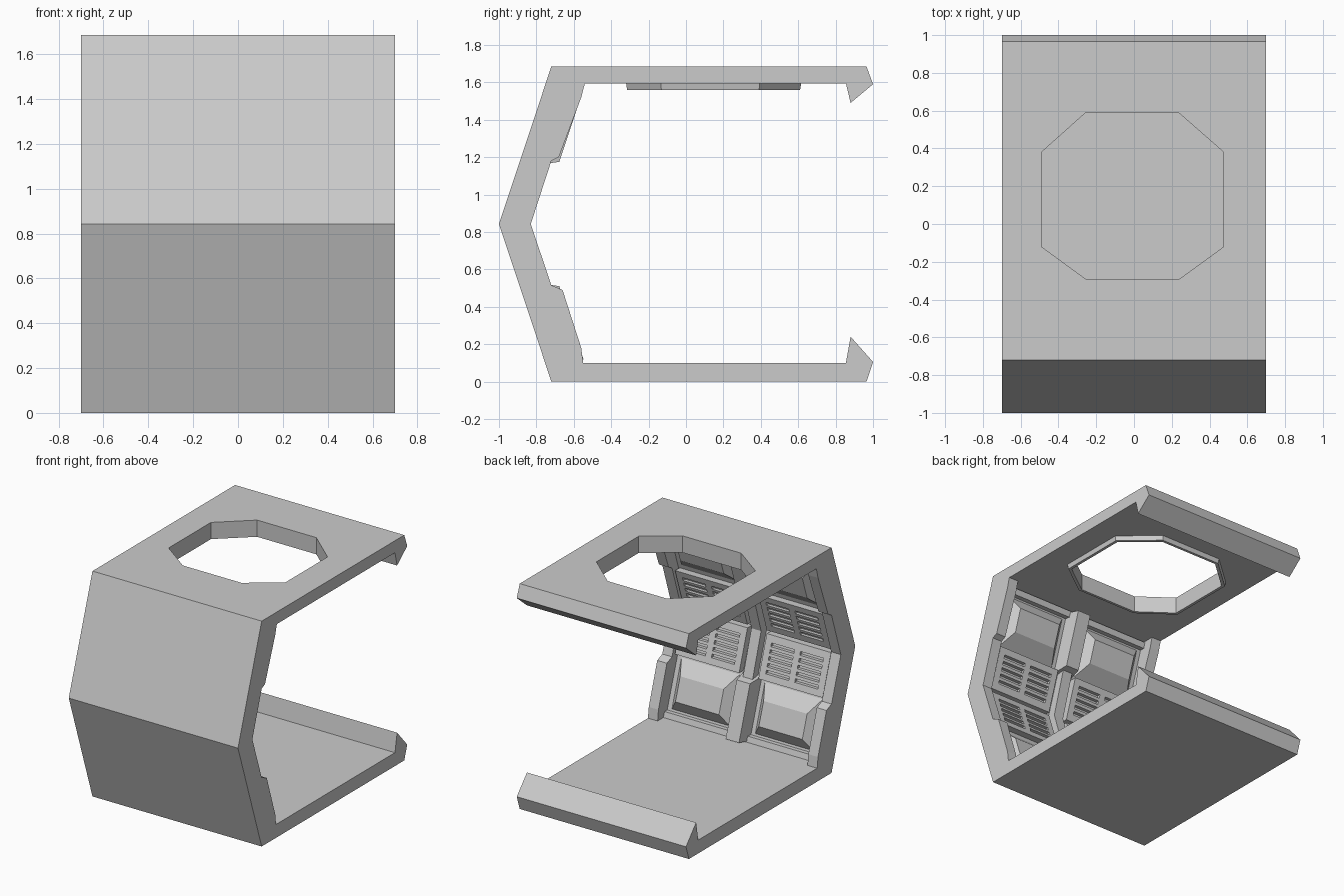
import bpy, bmesh

if "Cube" in bpy.data.objects:
    bpy.data.objects.remove(bpy.data.objects["Cube"])

H = 1.685          # total height
MID = H / 2        # crease height
W = 0.70           # half width


def finish(bm, name):
    bmesh.ops.recalc_face_normals(bm, faces=bm.faces)
    me = bpy.data.meshes.new(name)
    bm.to_mesh(me)
    bm.free()
    ob = bpy.data.objects.new(name, me)
    bpy.context.collection.objects.link(ob)
    return ob


def prism(name, pts, lo, hi, axis):
    """Extrude a closed outline: (y,z) along x, or (x,y) along z."""
    bm = bmesh.new()
    place = (lambda p, h: (h, p[0], p[1])) if axis == 'X' else (lambda p, h: (p[0], p[1], h))
    face = bm.faces.new([bm.verts.new(place(p, lo)) for p in pts])
    out = bmesh.ops.extrude_face_region(bm, geom=[face])['geom']
    vec = (hi - lo, 0, 0) if axis == 'X' else (0, 0, hi - lo)
    bmesh.ops.translate(bm, verts=[v for v in out if isinstance(v, bmesh.types.BMVert)], vec=vec)
    return finish(bm, name)


def wall(x, z, t, upper):
    """Point at depth t inside the slanted wall, for the lower or upper half."""
    return (x, -0.72 - 0.28 * z / MID + t, H - z if upper else z)


def block(name, x0, x1, z0, z1, t0, t1, inset, upper, inset_z=None):
    """Block on the wall whose raised face is inset."""
    iz = inset if inset_z is None else inset_z
    bm = bmesh.new()
    rings = []
    for t, a, b in ((t0, 0, 0), (t1, inset, iz)):
        rings.append([bm.verts.new(wall(x, z, t, upper)) for x, z in
                      ((x0 + a, z0 + b), (x1 - a, z0 + b), (x1 - a, z1 - b), (x0 + a, z1 - b))])
    for r in rings:
        bm.faces.new(r)
    for i in range(4):
        j = (i + 1) % 4
        bm.faces.new((rings[0][i], rings[0][j], rings[1][j], rings[1][i]))
    return finish(bm, name)


def vent_panel(name, cx, upper):
    """Raised panel with two columns of sunken slots."""
    xs = [cx + d for d in (-0.265, -0.215, -0.025, 0.025, 0.215, 0.265)]
    zs = [0.53]
    for i in range(5):
        zs += [0.575 + i * 0.045, 0.600 + i * 0.045]
    zs.append(0.83)
    bm = bmesh.new()
    g = [[bm.verts.new(wall(x, z, 0.155, upper)) for x in xs] for z in zs]
    slots = []
    for r in range(len(zs) - 1):
        for c in range(len(xs) - 1):
            f = bm.faces.new((g[r][c], g[r][c + 1], g[r + 1][c + 1], g[r + 1][c]))
            if r % 2 == 1 and c in (1, 3):
                slots.append(f)
    rim = [e for e in bm.edges if e.is_boundary]
    skirt = bmesh.ops.extrude_edge_only(bm, edges=rim)['geom']
    bmesh.ops.translate(bm, verts=[v for v in skirt if isinstance(v, bmesh.types.BMVert)], vec=(0, -0.06, 0))
    for f in slots:
        new = bmesh.ops.extrude_face_region(bm, geom=[f])['geom']
        bmesh.ops.translate(bm, verts=[v for v in new if isinstance(v, bmesh.types.BMVert)], vec=(0, -0.025, 0))
        if f.is_valid:
            bm.faces.remove(f)
    return finish(bm, name)


# Shell: floor, bent wall, roof and end lips
shell = prism("shell", [
    (-0.72, 0), (0.965, 0), (1.0, 0.105), (0.88, 0.24), (0.855, 0.10), (-0.65, 0.10),
    (-0.90, MID), (-0.65, 1.595), (0.855, 1.595), (0.88, 1.49), (1.0, 1.59),
    (0.965, H), (-0.72, H), (-1.0, MID)], -W, W, 'X')

# Octagonal roof opening
octagon = [(-0.255, 0.59), (0.235, 0.59), (0.475, 0.38), (0.475, -0.12),
           (0.235, -0.295), (-0.25, -0.295), (-0.49, -0.12), (-0.49, 0.38)]
cutter = prism("roof_hole_cutter", octagon, 1.4, 1.9, 'Z')
cutter.hide_render = True
mod = shell.modifiers.new("hole", 'BOOLEAN')
mod.operation = 'DIFFERENCE'
mod.solver = 'EXACT'
mod.object = cutter
bpy.context.view_layer.objects.active = shell
bpy.ops.object.modifier_apply(modifier="hole")
bpy.data.objects.remove(cutter)

# Raised rim under the opening
bm = bmesh.new()
rings = []
for s, z in ((1.0, 1.60), (1.0, 1.56), (1.045, 1.56), (1.06, 1.60)):
    rings.append([bm.verts.new((-0.0075 + (x + 0.0075) * s, 0.14 + (y - 0.14) * s, z)) for x, y in octagon])
for k in range(4):
    a, b = rings[k], rings[(k + 1) % 4]
    for i in range(8):
        j = (i + 1) % 8
        bm.faces.new((a[i], a[j], b[j], b[i]))
finish(bm, "roof_rim")

# Side ribs following the wall, with thick outer ends
rib = [(-0.54, 1.597), (-0.56, 1.52), (-0.68, 1.20), (-0.72, 1.18), (-0.83, MID),
       (-0.72, 0.515), (-0.66, 0.49), (-0.56, 0.18), (-0.55, 0.098),
       (-0.70, 0.098), (-0.95, MID), (-0.70, 1.597)]
prism("side_rib_left", rib, -W, -W + 0.08, 'X')
prism("side_rib_right", rib, W - 0.08, W, 'X')

# Centre rib: thin ridge along the wall
prism("centre_rib", [(-0.60, 0.098), (-0.83, MID), (-0.60, 1.597),
                     (-0.70, 1.597), (-0.95, MID), (-0.70, 0.098)], -0.04, 0.04, 'X')

# Repeated wall details on both halves and both bays
for upper in (False, True):
    half = "upper" if upper else "lower"
    block(f"{half}_rib_cover", -0.075, 0.075, 0.098, 0.53, 0.09, 0.212, 0.02, upper)
    block(f"{half}_wall_strip", -0.63, 0.63, 0.098, 0.14, 0.09, 0.135, 0.0, upper)
    for side, cx in (("left", -0.345), ("right", 0.345)):
        block(f"{half}_{side}_cushion", cx - 0.25, cx + 0.25, 0.14, 0.51, 0.09, 0.175, 0.07, upper, 0.10)
        vent_panel(f"{half}_{side}_vent_panel", cx, upper)
